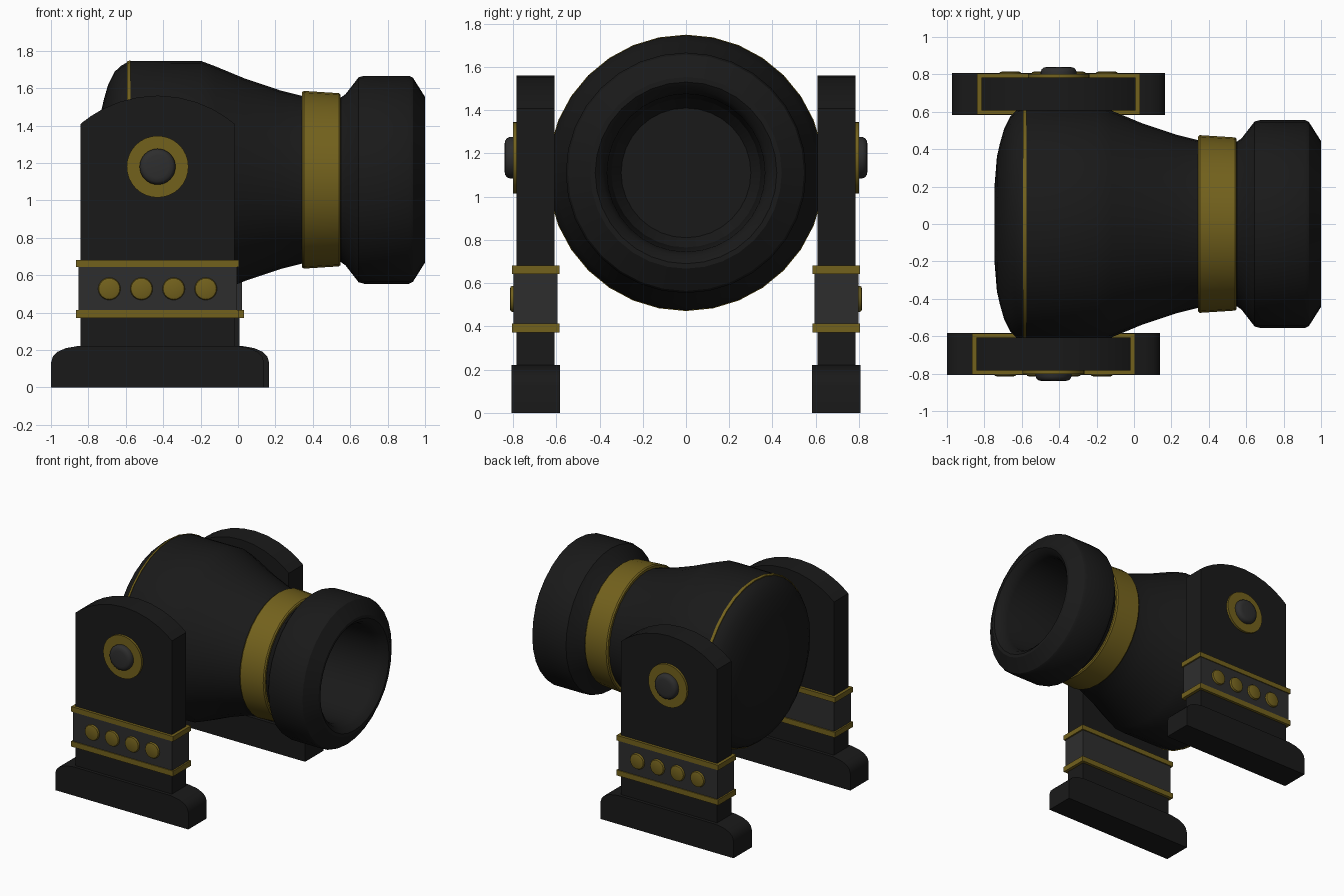
import bpy, bmesh
from math import sin, cos, pi, radians, sqrt

if "Cube" in bpy.data.objects:
    bpy.data.objects.remove(bpy.data.objects["Cube"])


def material(name, r, g, b):
    m = bpy.data.materials.new(name)
    m.diffuse_color = (r, g, b, 1)
    m.use_nodes = True
    m.node_tree.nodes["Principled BSDF"].inputs["Base Color"].default_value = m.diffuse_color
    return m


BLACK = material("black_iron", 0.010, 0.010, 0.010)
GREY = material("dark_grey", 0.027, 0.027, 0.027)
GOLD = material("old_gold", 0.17, 0.12, 0.012)


def finish(bm, name, mat, angle=30):
    bmesh.ops.remove_doubles(bm, verts=bm.verts, dist=1e-5)
    bmesh.ops.recalc_face_normals(bm, faces=bm.faces)
    me = bpy.data.meshes.new(name)
    bm.to_mesh(me)
    bm.free()
    ob = bpy.data.objects.new(name, me)
    bpy.context.collection.objects.link(ob)
    me.materials.append(mat)
    bpy.ops.object.select_all(action='DESELECT')
    ob.select_set(True)
    bpy.context.view_layer.objects.active = ob
    bpy.ops.object.shade_smooth_by_angle(angle=radians(angle))
    return ob


def lathe(name, profile, mat, place, sides=32, closed=False):
    """Revolve (distance, radius) points; place(t, u, v) maps axis space to the world."""
    bm = bmesh.new()
    rings = []
    for t, r in profile:
        rings.append([bm.verts.new(place(t, r * cos(2 * pi * i / sides), r * sin(2 * pi * i / sides)))
                      for i in range(sides)])
    pairs = list(zip(rings, rings[1:]))
    if closed:
        pairs.append((rings[-1], rings[0]))
    for a, b in pairs:
        for i in range(sides):
            j = (i + 1) % sides
            bm.faces.new((a[i], a[j], b[j], b[i]))
    if not closed:
        bm.faces.new(rings[0])
        bm.faces.new(rings[-1])
    return finish(bm, name, mat)


def prism(name, outline, y0, y1, mat):
    """Extrude an x/z outline from y0 to y1."""
    bm = bmesh.new()
    face = bm.faces.new([bm.verts.new((x, y0, z)) for x, z in outline])
    new = bmesh.ops.extrude_face_region(bm, geom=[face])["geom"]
    bmesh.ops.translate(bm, vec=(0, y1 - y0, 0),
                        verts=[v for v in new if isinstance(v, bmesh.types.BMVert)])
    return finish(bm, name, mat)


def rect(x0, x1, z0, z1):
    return [(x0, z0), (x1, z0), (x1, z1), (x0, z1)]


# Barrel along x, with the bore cut into the same profile
def along_x(t, u, v):
    return (t, u, 1.11 + v)


lathe("barrel", [
    (-0.746, 0.20), (-0.733, 0.36), (-0.717, 0.43), (-0.695, 0.507), (-0.66, 0.577),
    (-0.625, 0.610), (-0.58, 0.634), (-0.20, 0.636), (-0.12, 0.606), (0.04, 0.540),
    (0.225, 0.478), (0.34, 0.449), (0.55, 0.440), (0.575, 0.458), (0.645, 0.548),
    (0.675, 0.556), (0.915, 0.556), (0.935, 0.546), (1.0, 0.443), (1.0, 0.42),
    (0.97, 0.385), (0.92, 0.365), (0.15, 0.345), (0.08, 0.30)], BLACK, along_x)
lathe("neck_band", [(0.342, 0.43), (0.342, 0.468), (0.352, 0.475), (0.54, 0.463),
                    (0.549, 0.455), (0.549, 0.43)], GOLD, along_x, closed=True)
lathe("breech_ring", [(-0.594, 0.60), (-0.594, 0.633), (-0.576, 0.639), (-0.576, 0.60)],
      GOLD, along_x, closed=True)

# Two side supports, the rear one set slightly forward
for side, s, cx in (("front", -1, -0.43), ("back", 1, -0.403)):
    # Foot with rounded shoulders
    shoulder = [(0.57, 0), (0.57, 0.13), (0.56, 0.165), (0.535, 0.19), (0.49, 0.21), (0.42, 0.222)]
    prism(side + "_foot", [(cx + x, z) for x, z in shoulder] +
          [(cx - x, z) for x, z in reversed(shoulder)], s * 0.583, s * 0.808, BLACK)

    # Upright with arched top
    half, rad = 0.412, 0.635
    zc = 1.56 - rad
    arch = [half * cos(pi * i / 12) for i in range(13)]
    prism(side + "_upright", [(cx - half, 0.2), (cx + half, 0.2)] +
          [(cx + x, zc + sqrt(rad * rad - x * x)) for x in arch], s * 0.608, s * 0.783, BLACK)

    # Grey collar between two gold trims
    prism(side + "_collar", rect(cx - 0.424, cx + 0.424, 0.39, 0.66), s * 0.594, s * 0.797, GREY)
    for part, z0, z1 in (("lower", 0.372, 0.414), ("upper", 0.643, 0.682)):
        prism(side + "_" + part + "_trim", rect(cx - 0.436, cx + 0.436, z0, z1),
              s * 0.585, s * 0.804, GOLD)

    # Studs on the outer face
    for k in range(4):
        x = cx + (k - 1.5) * 0.172
        lathe(f"{side}_stud_{k + 1}", [(0.78, 0.06), (0.804, 0.06), (0.811, 0.056), (0.815, 0.045)],
              GOLD, lambda t, u, v: (x + u, s * t, 0.527 + v), sides=24)

    # Pivot washer and knob
    def pivot(t, u, v):
        return (cx + u, s * t, 1.18 + v)

    lathe(side + "_pivot_washer", [(0.77, 0.165), (0.801, 0.165)], GOLD, pivot)
    lathe(side + "_pivot_knob", [(0.78, 0.096), (0.815, 0.096), (0.828, 0.09),
                                 (0.836, 0.08), (0.84, 0.06)], GREY, pivot)
